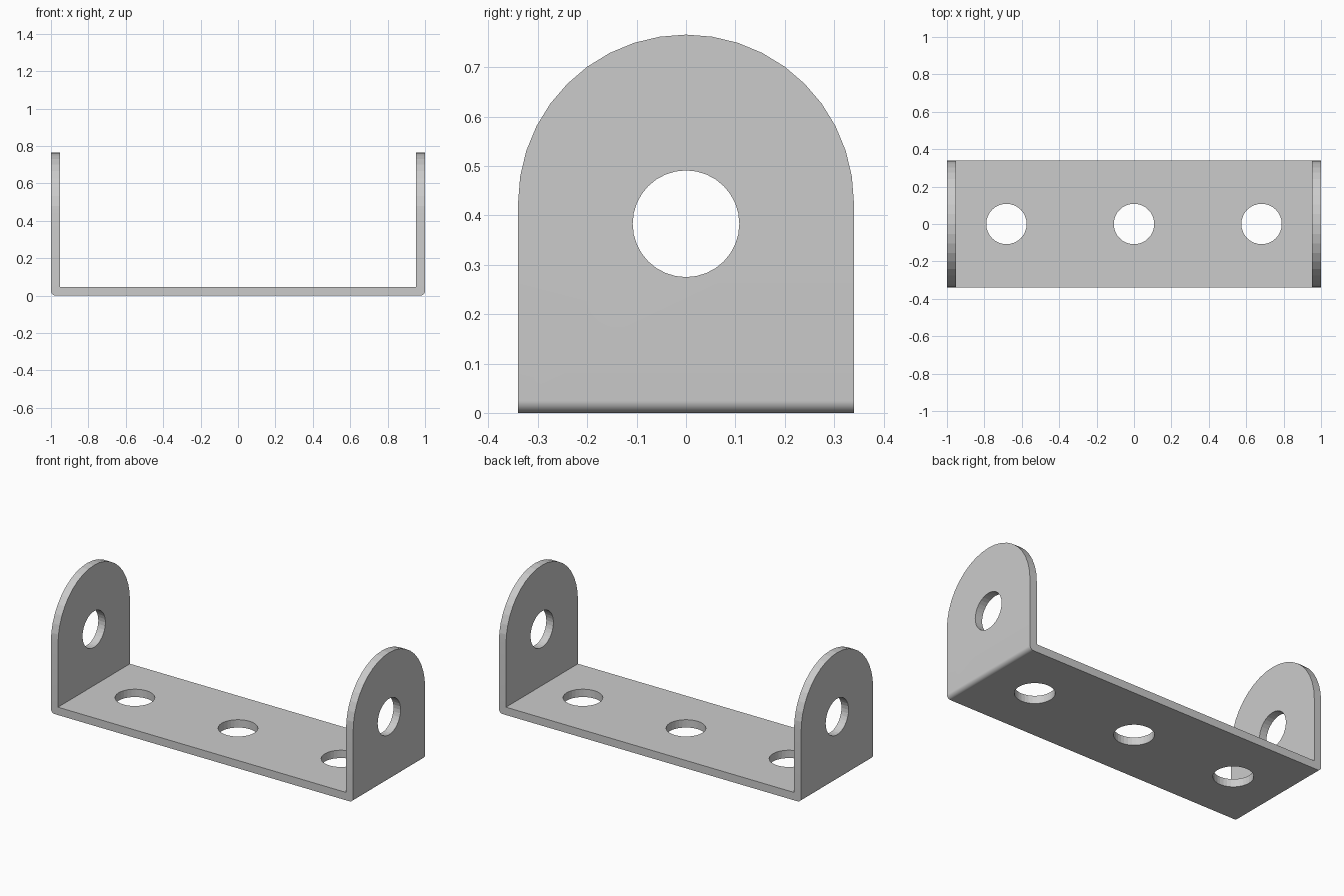
import bpy, bmesh
from math import pi, sin, cos, radians
from mathutils import Vector

if "Cube" in bpy.data.objects:
    bpy.data.objects.remove(bpy.data.objects["Cube"])

W, T, R, HOLE = 0.34, 0.047, 0.025, 0.108   # half width, sheet thickness, bend radius, hole radius
TOP = 0.766


def prism(name, pts, to_3d, lo, hi):
    """Extrude a 2D outline between lo and hi along the remaining axis."""
    bm = bmesh.new()
    face = bm.faces.new([bm.verts.new(to_3d(a, b, lo)) for a, b in pts])
    ext = bmesh.ops.extrude_face_region(bm, geom=[face])
    shift = Vector(to_3d(0, 0, hi)) - Vector(to_3d(0, 0, lo))
    bmesh.ops.translate(bm, vec=shift,
                        verts=[g for g in ext["geom"] if isinstance(g, bmesh.types.BMVert)])
    bmesh.ops.recalc_face_normals(bm, faces=bm.faces)
    mesh = bpy.data.meshes.new(name)
    bm.to_mesh(mesh)
    bm.free()
    obj = bpy.data.objects.new(name, mesh)
    bpy.context.collection.objects.link(obj)
    return obj


def arc(cx, cy, r, a0, a1, n):
    return [(cx + r * cos(a0 + (a1 - a0) * i / n), cy + r * sin(a0 + (a1 - a0) * i / n))
            for i in range(n + 1)]


def along_x(a, b, d): return (d, a, b)
def along_y(a, b, d): return (a, d, b)
def along_z(a, b, d): return (a, b, d)


def boolean(obj, cutter, operation):
    mod = obj.modifiers.new(operation.lower(), 'BOOLEAN')
    mod.operation, mod.solver, mod.object = operation, 'EXACT', cutter
    bpy.context.view_layer.objects.active = obj
    bpy.ops.object.modifier_apply(modifier=mod.name)
    bpy.data.objects.remove(cutter)


# Folded sheet: U profile with rounded outer bends
profile = (arc(-1 + R, R, R, pi, 1.5 * pi, 12) + arc(1 - R, R, R, 1.5 * pi, 2 * pi, 12)
           + [(1, 0.9), (1 - T, 0.9), (1 - T, T), (-1 + T, T), (-1 + T, 0.9), (-1, 0.9)])
bracket = prism("bracket", profile, along_y, -0.5, 0.5)

# Trim the sheet to width and round the ears
arch = [(-W, -0.1), (W, -0.1)] + arc(0, TOP - W, W, 0, pi, 20)
boolean(bracket, prism("arch_cutter", arch, along_x, -1.2, 1.2), 'INTERSECT')

# Pin hole through both ears
boolean(bracket, prism("ear_hole_cutter", arc(0, 0.383, HOLE, 0, 2 * pi * 31 / 32, 31),
                       along_x, -1.2, 1.2), 'DIFFERENCE')

# Mounting holes in the base
for x in (-0.682, 0, 0.682):
    boolean(bracket, prism("base_hole_cutter", arc(x, 0, HOLE, 0, 2 * pi * 31 / 32, 31),
                           along_z, -0.1, 0.2), 'DIFFERENCE')

bracket.select_set(True)
bpy.context.view_layer.objects.active = bracket
bpy.ops.object.shade_smooth_by_angle(angle=radians(8.5))
